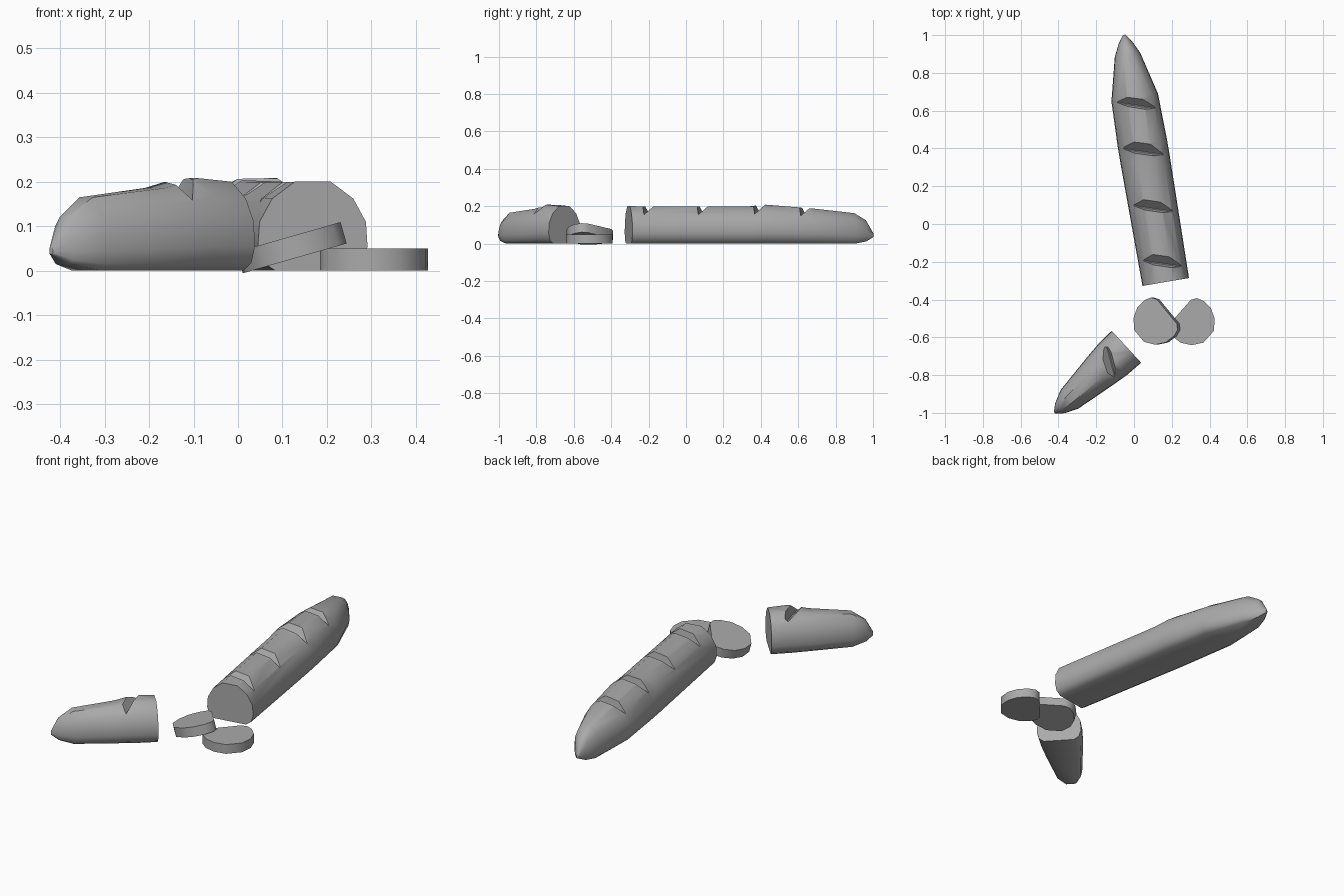
import bpy, bmesh, math
from mathutils import Matrix, Vector

cube = bpy.data.objects.get("Cube")
if cube:
    bpy.data.objects.remove(cube)

grey = bpy.data.materials.new("plain grey")
grey.use_nodes = True
grey.diffuse_color = (0.4, 0.4, 0.4, 1)
grey.node_tree.nodes["Principled BSDF"].inputs["Base Color"].default_value = (0.4, 0.4, 0.4, 1)

# Half of the flat-bottomed bread section: width and height fractions, bottom to top
HALF = [(0.68, 0), (0.9, 0.09), (1, 0.27), (0.97, 0.55), (0.74, 0.81), (0.33, 1)]
SECTION = HALF + [(-x, z) for x, z in reversed(HALF)]


def add_object(name, bm, matrix):
    bmesh.ops.recalc_face_normals(bm, faces=bm.faces)
    mesh = bpy.data.meshes.new(name)
    bm.to_mesh(mesh)
    bm.free()
    mesh.materials.append(grey)
    obj = bpy.data.objects.new(name, mesh)
    obj.matrix_world = matrix
    bpy.context.collection.objects.link(obj)
    return obj


def loft(name, rings, matrix):
    """Bread skin through rings of (distance, half width, bottom, top)."""
    bm = bmesh.new()
    loops = [[bm.verts.new((x * w, y, b + z * (t - b))) for x, z in SECTION]
             for y, w, b, t in rings]
    n = len(SECTION)
    for lo, hi in zip(loops, loops[1:]):
        for i in range(n):
            j = (i + 1) % n
            bm.faces.new((lo[i], lo[j], hi[j], hi[i]))
    bm.faces.new(loops[0])
    bm.faces.new(loops[-1])
    return add_object(name, bm, matrix)


def activate(obj):
    bpy.ops.object.select_all(action='DESELECT')
    obj.select_set(True)
    bpy.context.view_layer.objects.active = obj


def score(loaf, distance, width, angle, top):
    """Cut a slanted lens-shaped slash, steep on the side nearer the cut end."""
    bm = bmesh.new()
    for s in (-1, 1):
        for p in ((width, 0, top - 0.045), (width * 0.45, -0.005, top - 0.043),
                  (width * 0.5, -0.025, top + 0.04), (width * 0.5, 0.075, top + 0.04)):
            bm.verts.new((s * p[0], p[1], p[2]))
    bmesh.ops.convex_hull(bm, input=bm.verts)
    place = Matrix.Translation((0, distance, 0)) @ Matrix.Rotation(math.radians(angle), 4, 'Z')
    cutter = add_object("score_cutter", bm, loaf.matrix_world @ place)
    cutter.hide_render = True
    bpy.context.view_layer.update()
    mod = loaf.modifiers.new("score", 'BOOLEAN')
    mod.operation = 'DIFFERENCE'
    mod.solver = 'EXACT'
    mod.object = cutter
    activate(loaf)
    bpy.ops.object.modifier_apply(modifier=mod.name)
    bpy.data.objects.remove(cutter)


def heading(x, y, dx, dy):
    return Matrix.Translation((x, y, 0)) @ Matrix.Rotation(math.atan2(-dx, dy), 4, 'Z')


# Long loaf
loaf = loft("long_loaf", [
    (0, 0.125, 0, 0.2), (0.65, 0.132, 0, 0.198), (0.74, 0.132, 0, 0.208),
    (0.99, 0.125, 0, 0.188), (1.22, 0.068, 0, 0.163), (1.285, 0.036, 0.012, 0.125),
    (1.327, 0.006, 0.035, 0.055)], heading(0.168, -0.307, -0.166, 0.986))
for distance, top in ((0.1, 0.2), (0.395, 0.2), (0.7, 0.203), (0.95, 0.194)):
    score(loaf, distance, 0.115, -18, top)

# Cut-off end
end = loft("cut_off_end", [
    (0, 0.115, 0, 0.2), (0.1, 0.112, 0, 0.208), (0.2, 0.099, 0, 0.186),
    (0.41, 0.068, 0, 0.165), (0.48, 0.036, 0.015, 0.12),
    (0.517, 0.006, 0.037, 0.055)], heading(-0.04, -0.65, -0.735, -0.677))
score(end, 0.115, 0.09, -28, 0.204)


# Slices lying on their cut faces
def lying(x, y, ux, uy):
    m = Matrix(((-uy, 0, ux), (ux, 0, uy), (0, 1, 0))).to_4x4()
    return Matrix.Translation((x, y, 0)) @ m


SLICE = [(0, 0.125, 0, 0.2), (0.05, 0.125, 0, 0.2)]
flat_slice = loft("flat_slice", SLICE, lying(0.245, -0.465, 0.75, -0.66))
pivot = Vector((0.03, 0, 0.005))
tilt = (Matrix.Translation(pivot) @ Matrix.Rotation(math.radians(-16), 4, 'Y')
        @ Matrix.Translation(-pivot))
leaning_slice = loft("leaning_slice", SLICE, tilt @ lying(0.192, -0.463, -0.76, -0.65))

for obj in (loaf, end, flat_slice, leaning_slice):
    activate(obj)
    bpy.ops.object.shade_smooth_by_angle(angle=math.radians(42))
